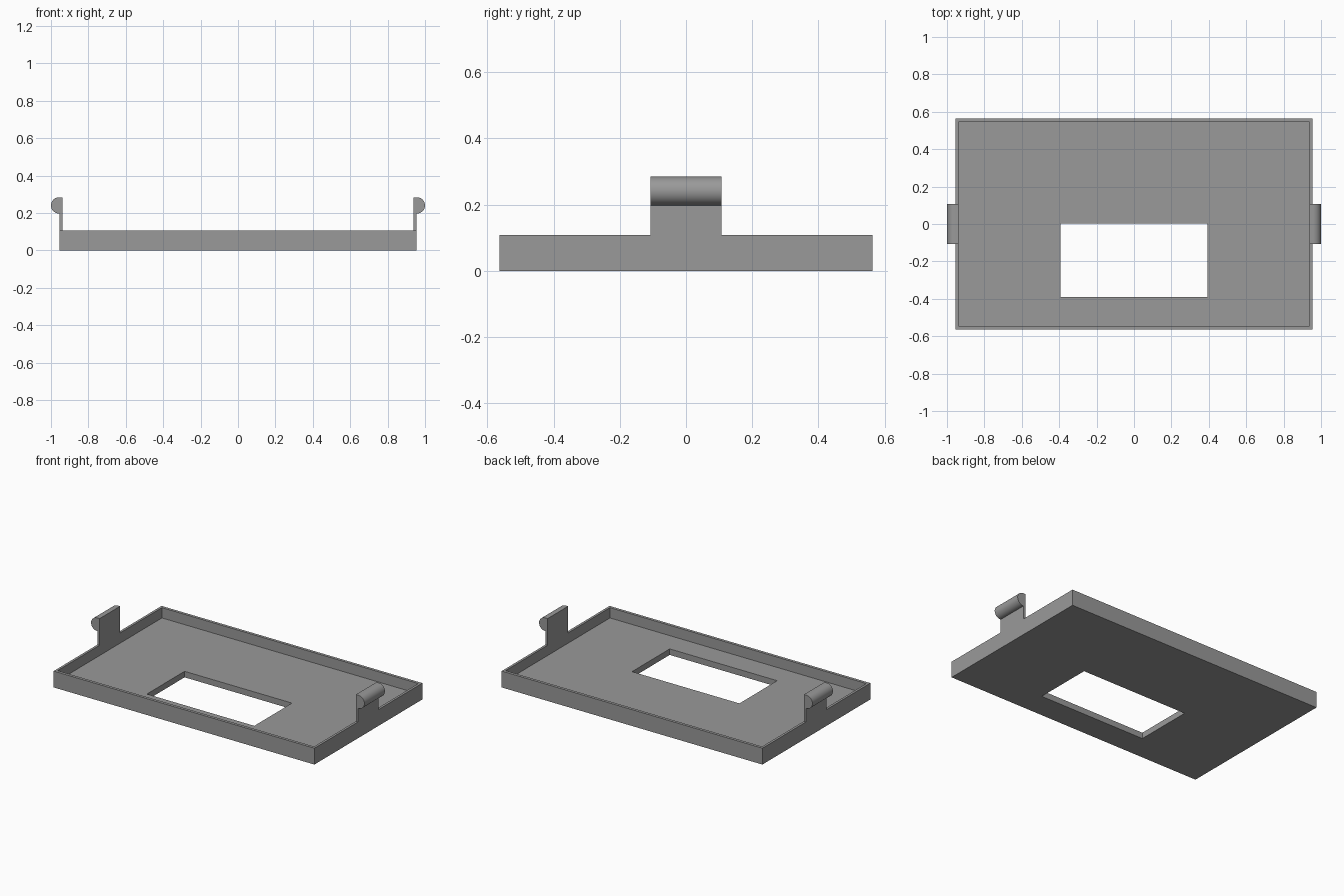
import bpy, bmesh, math

if "Cube" in bpy.data.objects:
    bpy.data.objects.remove(bpy.data.objects["Cube"])

grey = bpy.data.materials.new("matte grey")
grey.diffuse_color = (0.32, 0.32, 0.32, 1)
grey.use_nodes = True
grey.node_tree.nodes["Principled BSDF"].inputs["Base Color"].default_value = grey.diffuse_color


def finish(bm, name):
    bmesh.ops.recalc_face_normals(bm, faces=bm.faces)
    mesh = bpy.data.meshes.new(name)
    bm.to_mesh(mesh)
    bm.free()
    mesh.materials.append(grey)
    obj = bpy.data.objects.new(name, mesh)
    bpy.context.collection.objects.link(obj)
    return obj


# Tray: rectangles joined in a closed ring from the window, around the rim and back
WALL_X, WALL_Y, IN_X, IN_Y = 0.954, 0.564, 0.938, 0.545
FLOOR, RIM = 0.04, 0.108
window = (-0.393, 0.393, -0.391, 0.003)
outer = (-WALL_X, WALL_X, -WALL_Y, WALL_Y)
inner = (-IN_X, IN_X, -IN_Y, IN_Y)
bm = bmesh.new()
rings = []
for (x0, x1, y0, y1), z in [(window, 0), (outer, 0), (outer, RIM),
                            (inner, RIM), (inner, FLOOR), (window, FLOOR)]:
    rings.append([bm.verts.new((x, y, z)) for x, y in
                  ((x0, y0), (x1, y0), (x1, y1), (x0, y1))])
for i, a in enumerate(rings):
    b = rings[(i + 1) % len(rings)]
    for j in range(4):
        k = (j + 1) % 4
        bm.faces.new((a[j], a[k], b[k], b[j]))
finish(bm, "tray")

# Snap clips: thin stem with a half-round bead on its outer side
R, BEAD_X, BEAD_Z, HALF = 0.0435, 0.9565, 0.241, 0.107
profile = [(IN_X, RIM), (WALL_X, RIM), (WALL_X, BEAD_Z - R)]
for i in range(25):
    a = -math.pi / 2 + math.pi * i / 24
    profile.append((BEAD_X + R * math.cos(a), BEAD_Z + R * math.sin(a)))
profile.append((IN_X, BEAD_Z + R))
for side, name in ((1, "right_clip"), (-1, "left_clip")):
    bm = bmesh.new()
    face = bm.faces.new([bm.verts.new((side * x, -HALF, z)) for x, z in profile])
    ext = bmesh.ops.extrude_face_region(bm, geom=[face], use_keep_orig=True)
    bmesh.ops.translate(bm, vec=(0, 2 * HALF, 0),
                        verts=[v for v in ext["geom"] if isinstance(v, bmesh.types.BMVert)])
    clip = finish(bm, name)
    bpy.ops.object.select_all(action='DESELECT')
    clip.select_set(True)
    bpy.context.view_layer.objects.active = clip
    bpy.ops.object.shade_smooth_by_angle(angle=math.radians(30))
